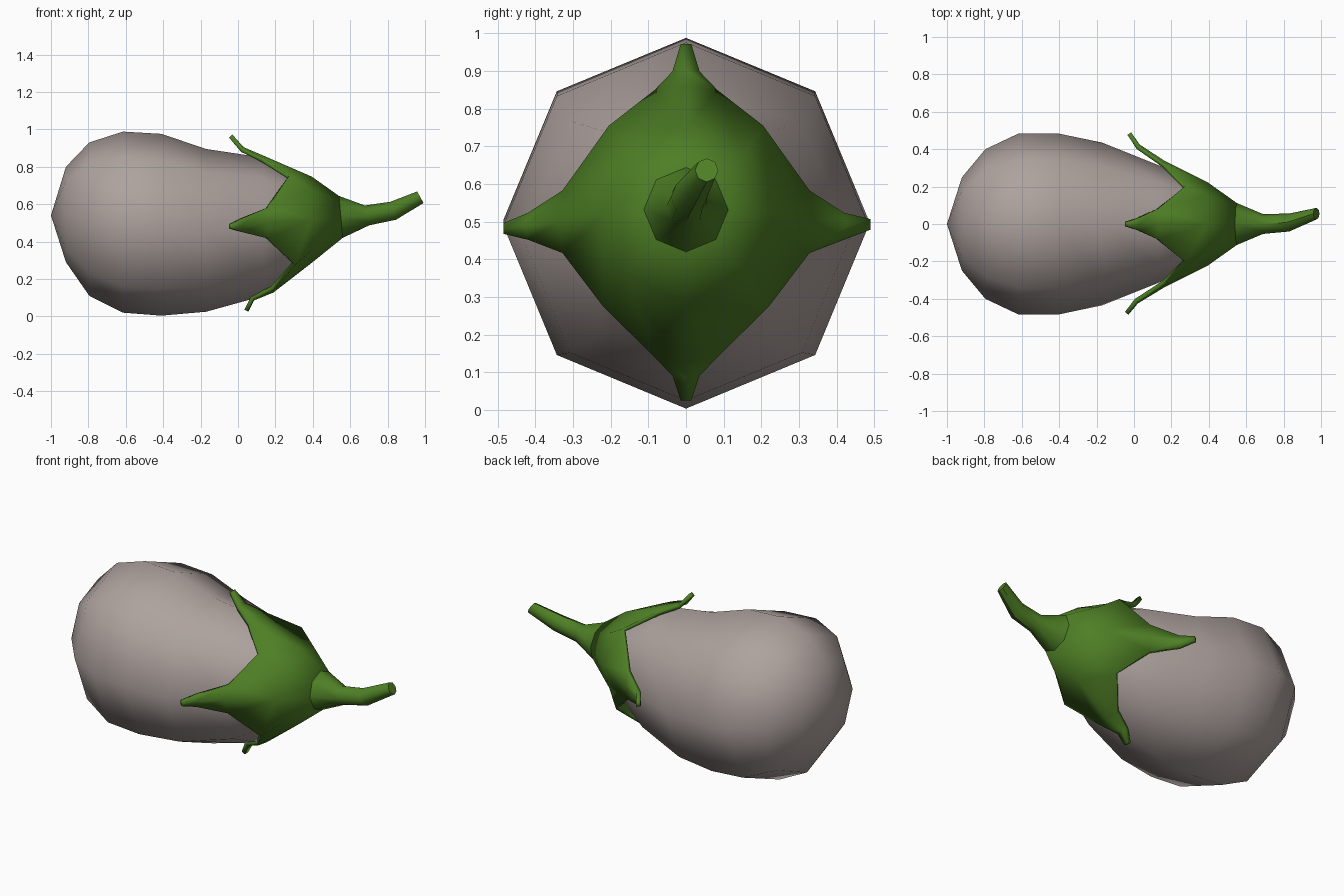
import bpy, bmesh, math
from mathutils import Vector

if "Cube" in bpy.data.objects:
    bpy.data.objects.remove(bpy.data.objects["Cube"])


def material(name, rgb):
    m = bpy.data.materials.new(name)
    m.diffuse_color = (*rgb, 1)
    m.use_nodes = True
    m.node_tree.nodes["Principled BSDF"].inputs["Base Color"].default_value = m.diffuse_color
    return m


skin = material("pale aubergine skin", (0.42, 0.36, 0.34))
green = material("leaf green", (0.075, 0.21, 0.018))


def make(name, bm, mat, angle):
    me = bpy.data.meshes.new(name)
    bm.to_mesh(me)
    bm.free()
    ob = bpy.data.objects.new(name, me)
    bpy.context.collection.objects.link(ob)
    me.materials.append(mat)
    bpy.ops.object.select_all(action='DESELECT')
    ob.select_set(True)
    bpy.context.view_layer.objects.active = ob
    bpy.ops.object.shade_smooth_by_angle(angle=math.radians(angle))
    return ob


def ring(bm, x, y, z, ry, rz, lean=0.0):
    """Eight-sided ring around the x axis, optionally leaning."""
    out = []
    for i in range(8):
        a = math.pi / 4 * i
        out.append(bm.verts.new((x - lean * math.sin(a), y + ry * math.cos(a), z + rz * math.sin(a))))
    return out


def bridge(bm, r0, r1):
    for i in range(8):
        j = (i + 1) % 8
        bm.faces.new((r0[i], r1[i], r1[j], r0[j]))


# fruit body: x, bottom z, top z, half width
bm = bmesh.new()
sections = [(-0.92, .29, .80, .25), (-0.795, .11, .93, .40), (-0.615, .02, .988, .485),
            (-0.41, .004, .976, .485), (-0.17, .025, .895, .435), (0.13, .108, .85, .315),
            (0.28, .225, .765, .255), (0.40, .32, .70, .18)]
rings = [ring(bm, x, 0, (b + t) / 2, w, (t - b) / 2) for x, b, t, w in sections]
for a, b in zip(rings, rings[1:]):
    bridge(bm, a, b)
tip = bm.verts.new((-1, 0, .54))
for i in range(8):
    bm.faces.new((tip, rings[0][i], rings[0][(i + 1) % 8]))
bm.faces.new(rings[-1])
bmesh.ops.recalc_face_normals(bm, faces=bm.faces)
make("fruit_body", bm, skin, 60)

# stem: x, y, z, radius, lean
bm = bmesh.new()
path = [(.55, 0, .532, .112, .01), (.69, 0, .54, .053, .012), (.83, .008, .565, .048, .015),
        (.975, .055, .637, .031, .017)]
rings = [ring(bm, x, y, z, r, r, l) for x, y, z, r, l in path]
for a, b in zip(rings, rings[1:]):
    bridge(bm, a, b)
bm.faces.new(rings[-1])
bm.faces.new(rings[0])
bmesh.ops.recalc_face_normals(bm, faces=bm.faces)
make("stem", bm, green, 45)

# calyx: cap of two rings, then four pointed lobes between diagonal notches
bm = bmesh.new()
r0 = ring(bm, .55, 0, .532, .112, .112, .01)
r1 = ring(bm, .395, 0, .517, .222, .23)
bridge(bm, r0, r1)
notches = [bm.verts.new(p) for p in ((.275, .205, .755), (.275, -.205, .755),
                                     (.305, -.22, .275), (.305, .22, .275))]
# lobe spine points (right, top, left, bottom) from shoulder to curled tip
lobes = [((.16, .34, .50), (.03, .425, .488), (-.015, .49, .493)),
         ((.13, 0, .862), (.03, 0, .905), (-.03, 0, .972)),
         ((.16, -.34, .50), (.02, -.425, .488), (-.03, -.485, .482)),
         ((.19, 0, .128), (.085, 0, .085), (.055, 0, .025))]
for k, spine in enumerate(lobes):
    a = math.pi / 2 * k
    out = Vector((0, math.cos(a), math.sin(a)))
    side = Vector((0, -math.sin(a), math.cos(a)))
    rows = []
    for p, w, drop in zip(spine, (.083, .036, .014), (.012, .006, 0)):
        p = Vector(p)
        rows.append([bm.verts.new(p + side * w * s - out * drop * abs(s)) for s in (-1, 0, 1)])
    c, n0, n1 = 2 * k, (2 * k - 1) % 8, 2 * k + 1
    lo, mid, hi = rows[0]
    bm.faces.new((r1[n0], notches[k - 1], lo, r1[c]))
    bm.faces.new((r1[c], lo, mid))
    bm.faces.new((r1[c], mid, hi))
    bm.faces.new((r1[c], hi, notches[k], r1[n1]))
    for u, v in zip(rows, rows[1:]):
        for i in (0, 1):
            bm.faces.new((u[i], v[i], v[i + 1], u[i + 1]))
ob = make("calyx", bm, green, 50)
mod = ob.modifiers.new("thickness", 'SOLIDIFY')
mod.thickness = 0.024
mod.offset = -1
